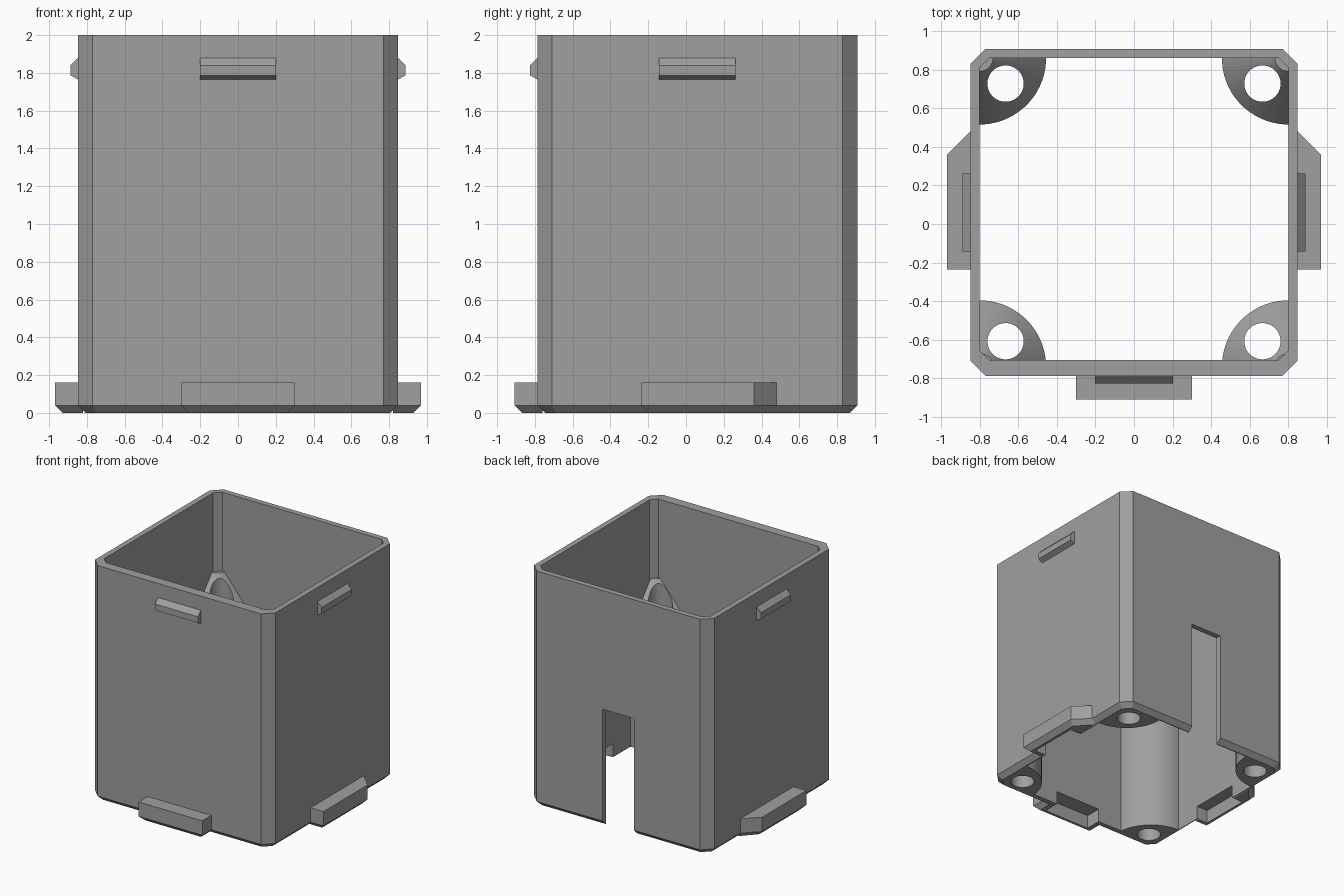
import bpy, bmesh, math
from mathutils import Matrix

if "Cube" in bpy.data.objects:
    bpy.data.objects.remove(bpy.data.objects["Cube"])

CENTRE_Y = 0.06          # box centre; the front catch makes the outline lopsided
HALF, INNER = 0.847, 0.80

grey = bpy.data.materials.new("plain grey")
grey.diffuse_color = (0.35, 0.35, 0.35, 1)
grey.use_nodes = True
grey.node_tree.nodes["Principled BSDF"].inputs["Base Color"].default_value = grey.diffuse_color


def loft(name, rings):
    """Solid through matching rings; each ring is (z, [(x, y), ...])."""
    bm = bmesh.new()
    rows = [[bm.verts.new((x, y, z)) for x, y in pts] for z, pts in rings]
    n = len(rows[0])
    for a, b in zip(rows, rows[1:]):
        for i in range(n):
            j = (i + 1) % n
            bm.faces.new((a[i], a[j], b[j], b[i]))
    bm.faces.new(rows[0][::-1])
    bm.faces.new(rows[-1])
    bmesh.ops.recalc_face_normals(bm, faces=bm.faces)
    me = bpy.data.meshes.new(name)
    bm.to_mesh(me)
    bm.free()
    me.materials.append(grey)
    ob = bpy.data.objects.new(name, me)
    bpy.context.collection.objects.link(ob)
    return ob


def rect(x0, x1, y0, y1, c=0.0):
    if c == 0:
        return [(x0, y0), (x1, y0), (x1, y1), (x0, y1)]
    return [(x0 + c, y0), (x1 - c, y0), (x1, y0 + c), (x1, y1 - c),
            (x1 - c, y1), (x0 + c, y1), (x0, y1 - c), (x0, y0 + c)]


def circle(x, y, r, n=64):
    return [(x + r * math.cos(2 * math.pi * (i + .5) / n),
             y + r * math.sin(2 * math.pi * (i + .5) / n)) for i in range(n)]


def boolean(target, tool, op):
    tool.hide_render = True
    bpy.context.view_layer.objects.active = target
    mod = target.modifiers.new("cut", 'BOOLEAN')
    mod.operation, mod.object, mod.solver = op, tool, 'EXACT'
    bpy.ops.object.modifier_apply(modifier=mod.name)
    bpy.data.objects.remove(tool)


# Side frames: t runs along the wall, d points outwards
SIDES = {
    "right": lambda t, d: (d, t),
    "left": lambda t, d: (-d, t),
    "front": lambda t, d: (t, -d),
}

# Outer shell with chamfered corners and bottom edge
h = HALF
box = loft("box", [(0, rect(-h + .04, h - .04, -h + .04, h - .04, .06)),
                   (.04, rect(-h, h, -h, h, .078)),
                   (2, rect(-h, h, -h, h, .078))])

# Catch housings around the foot; the side ones have a slanted rear end
for side, f in SIDES.items():
    if side == "front":
        top = [(-.3, .82), (.3, .82), (.3, h), (.3, .968), (-.3, .968)]
        low = [(-.26, .82), (.26, .82), (.26, h), (.26, .928), (-.26, .928)]
    else:
        top = [(-.295, .82), (.45, .82), (.42, h), (.30, .968), (-.295, .968)]
        low = [(-.255, .82), (.40, .82), (.37, h), (.28, .928), (-.255, .928)]
    rings = [(z, [f(t, d) for t, d in pts])
             for z, pts in ((0, low), (.04, top), (.162, top))]
    boolean(box, loft("housing", rings), 'UNION')

# Cavity, leaving quarter-round corner posts with conical tops
cavity = loft("cavity", [(z, rect(-INNER, INNER, -.765, INNER, .05))
                         for z in (-.1, 2.1)])
for sx in (-1, 1):
    for sy in (-1, 1):
        post = loft("post", [(z, circle(sx * INNER, sy * INNER, r))
                             for z, r in ((-.2, .345), (1.0, .345), (1.33, .07))])
        boolean(cavity, post, 'DIFFERENCE')
boolean(box, cavity, 'DIFFERENCE')

# Screw holes through the posts
for sx in (-1, 1):
    for sy in (-1, 1):
        hole = loft("hole", [(z, circle(sx * .665, sy * .667, .094, 48))
                             for z in (-.1, 1.5)])
        boolean(box, hole, 'DIFFERENCE')

# Catch pockets, open to the inside and below
for f in SIDES.values():
    pts = [f(t, d) for t, d in rect(-.22, .22, .72, .905)]
    boolean(box, loft("pocket", [(-.1, pts), (.115, pts)]), 'DIFFERENCE')

# Cable slot in the back wall
slot = rect(-.148, .148, .7, 1.0)
boolean(box, loft("slot", [(-.1, slot), (.99, slot)]), 'DIFFERENCE')

# Snap tabs near the rim
tabs = []
for side, f in SIDES.items():
    def row(d):
        return [f(t, e) for t, e in rect(-.202, .202, h - .02, d)]
    tabs.append(loft(side + "_snap_tab",
                     [(1.765, row(h)), (1.787, row(h + .04)),
                      (1.84, row(h + .04)), (1.88, row(h))]))

# Finish: shift to the centre, smooth the round parts only
for ob in [box] + tabs:
    ob.data.transform(Matrix.Translation((0, CENTRE_Y, 0)))
    bpy.ops.object.select_all(action='DESELECT')
    ob.select_set(True)
    bpy.context.view_layer.objects.active = ob
    bpy.ops.object.shade_smooth_by_angle(angle=math.radians(20))
